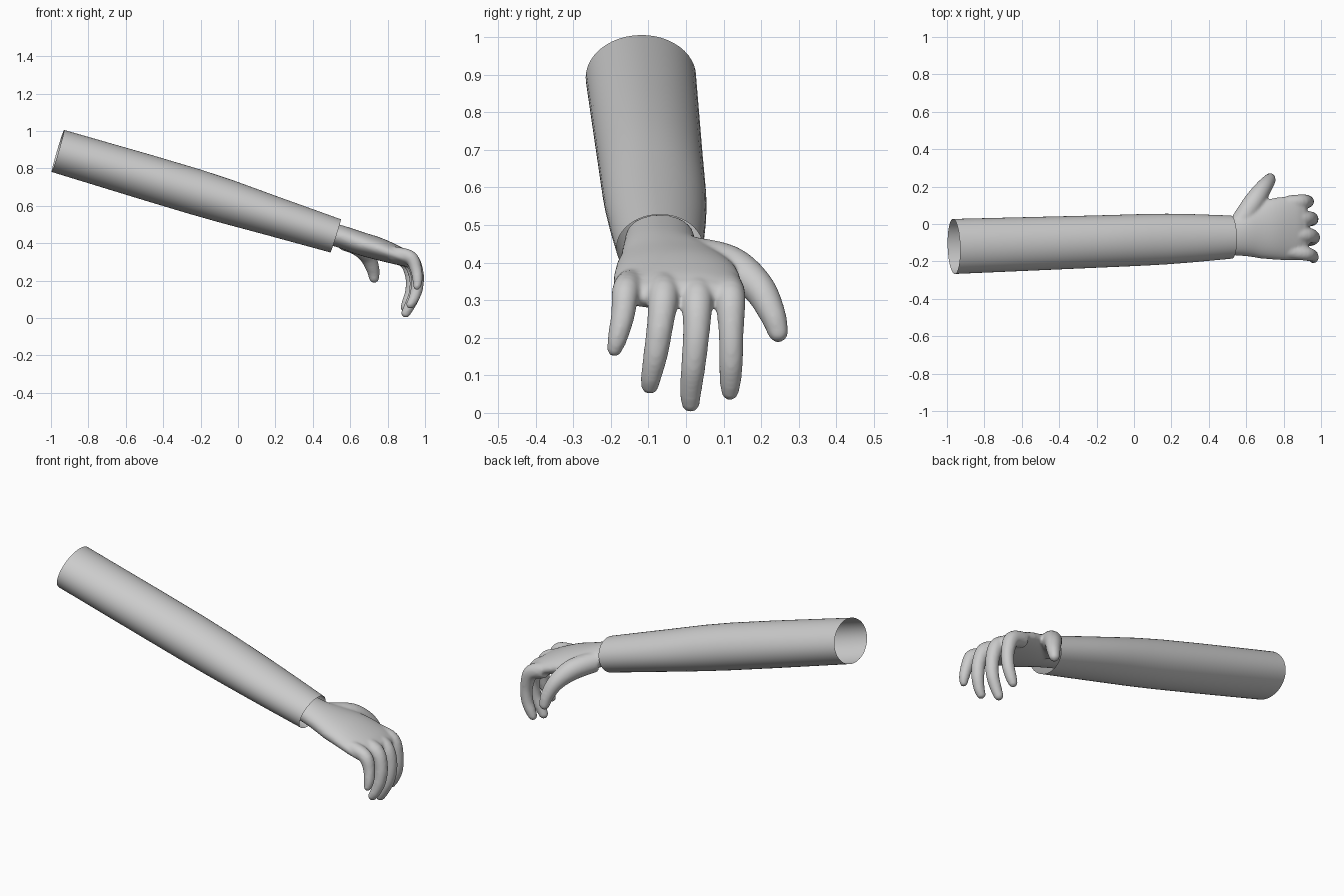
import bpy, bmesh, math
from mathutils import Vector

if "Cube" in bpy.data.objects:
    bpy.data.objects.remove(bpy.data.objects["Cube"])

grey = bpy.data.materials.new("light grey")
grey.diffuse_color = (0.6, 0.6, 0.6, 1)
grey.use_nodes = True
grey.node_tree.nodes["Principled BSDF"].inputs["Base Color"].default_value = grey.diffuse_color


def spline(pts, steps):
    """Catmull-Rom through points of (x, y, z, side radius, up radius)."""
    p = [pts[0]] + pts + [pts[-1]]
    out = []
    for i in range(1, len(p) - 2):
        for s in range(steps):
            t = s / steps
            out.append([0.5 * (2 * b + (c - a) * t + (2 * a - 5 * b + 4 * c - d) * t * t
                               + (3 * b - a - 3 * c + d) * t ** 3)
                        for a, b, c, d in zip(*p[i - 1:i + 3])])
    return out + [list(pts[-1])]


def loft(bm, pts, sides, steps, capped):
    """Elliptical tube along a path, optionally with rounded ends."""
    rows = spline(pts, steps)
    pos = [Vector(r[:3]) for r in rows]
    stations = []
    for i, r in enumerate(rows):
        t = (pos[min(i + 1, len(pos) - 1)] - pos[max(i - 1, 0)]).normalized()
        stations.append((pos[i], t, r[3], r[4]))
    if capped:
        c, t, a, b = stations[-1]
        for k in range(1, 6):
            w = k / 5.3 * math.pi / 2
            stations.append((c + t * b * math.sin(w), t, a * math.cos(w) ** (b / a),
                             b * math.cos(w)))
    rings = []
    for c, t, a, b in stations:
        side = Vector((0, 1, 0))
        side = (side - t * side.dot(t)).normalized()
        up = t.cross(side)
        rings.append([bm.verts.new(c + side * a * math.cos(w) + up * b * math.sin(w))
                      for w in (2 * math.pi * k / sides for k in range(sides))])
    for r, q in zip(rings, rings[1:]):
        for k in range(sides):
            n = (k + 1) % sides
            bm.faces.new((r[k], r[n], q[n], q[k]))
    if capped:
        bm.faces.new(rings[0][::-1])
        bm.faces.new(rings[-1])


def make(name, bm):
    bmesh.ops.recalc_face_normals(bm, faces=bm.faces)
    for f in bm.faces:
        f.smooth = True
    me = bpy.data.meshes.new(name)
    bm.to_mesh(me)
    bm.free()
    me.materials.append(grey)
    ob = bpy.data.objects.new(name, me)
    bpy.context.collection.objects.link(ob)
    return ob


# Sleeve: open tapering tube
bm = bmesh.new()
loft(bm, [(-0.963, -0.12, 0.893, 0.147, 0.117), (-0.23, -0.095, 0.675, 0.14, 0.122),
          (0.18, -0.08, 0.547, 0.135, 0.107), (0.522, -0.07, 0.439, 0.115, 0.093)],
     48, 3, False)
make("sleeve", bm)

# Hand: palm, thumb and four fingers fused together
bm = bmesh.new()
loft(bm, [(0.42, -0.07, 0.472, 0.09, 0.06), (0.55, -0.066, 0.435, 0.104, 0.06),
          (0.65, -0.045, 0.40, 0.142, 0.062), (0.75, -0.028, 0.37, 0.165, 0.06),
          (0.85, -0.022, 0.335, 0.172, 0.05), (0.89, -0.02, 0.318, 0.168, 0.042)],
     40, 5, True)
digits = {
    "thumb": [(0.57, 0.01, 0.415, 0.055), (0.64, 0.115, 0.39, 0.056), (0.69, 0.19, 0.335, 0.045),
              (0.72, 0.229, 0.265, 0.036), (0.728, 0.245, 0.215, 0.028)],
    "index": [(0.82, 0.11, 0.335, 0.042), (0.90, 0.118, 0.305, 0.041), (0.928, 0.12, 0.22, 0.034),
              (0.925, 0.12, 0.14, 0.032), (0.905, 0.118, 0.085, 0.029), (0.892, 0.117, 0.057, 0.024)],
    "middle": [(0.82, 0.03, 0.34, 0.042), (0.915, 0.03, 0.305, 0.042), (0.95, 0.028, 0.22, 0.036),
               (0.945, 0.02, 0.13, 0.033), (0.915, 0.013, 0.06, 0.029), (0.897, 0.012, 0.026, 0.025)],
    "ring": [(0.82, -0.06, 0.345, 0.042), (0.92, -0.06, 0.315, 0.042), (0.957, -0.068, 0.24, 0.036),
             (0.957, -0.08, 0.16, 0.033), (0.938, -0.092, 0.10, 0.028), (0.922, -0.096, 0.073, 0.024)],
    "little": [(0.82, -0.145, 0.345, 0.04), (0.92, -0.16, 0.325, 0.037), (0.952, -0.168, 0.26, 0.032),
               (0.96, -0.182, 0.2, 0.027), (0.957, -0.19, 0.17, 0.021)],
}
for path in digits.values():
    loft(bm, [p + (p[3],) for p in path], 20, 5, True)
hand = make("hand", bm)
rm = hand.modifiers.new("fuse", 'REMESH')
rm.mode = 'VOXEL'
rm.voxel_size = 0.007
rm.use_smooth_shade = True
sm = hand.modifiers.new("soften", 'SMOOTH')
sm.factor = 0.5
sm.iterations = 10
